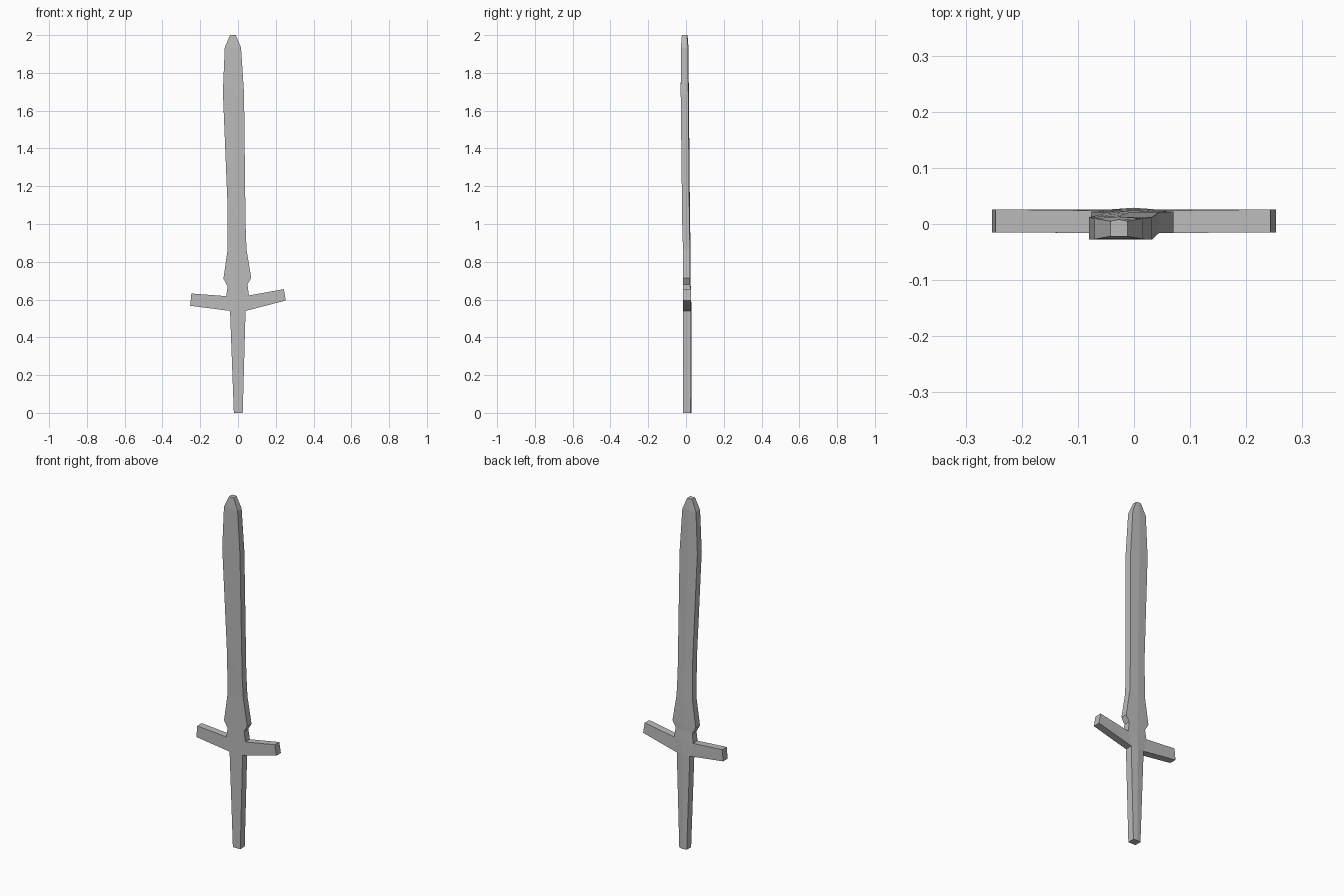
import bpy, bmesh

cube = bpy.data.objects.get("Cube")
if cube:
    bpy.data.objects.remove(cube, do_unlink=True)

# One plain metal grey
steel = bpy.data.materials.new("plain_grey")
steel.use_nodes = True
grey = (0.5, 0.5, 0.5, 1)
steel.diffuse_color = grey
steel.node_tree.nodes["Principled BSDF"].inputs["Base Color"].default_value = grey

# Cross-sections from pommel to tip: height left, height right, left x, right x, front y, back y
sections = [
    (0, 0, -.022, .025, -.015, .025),
    (.54, .54, -.042, .04, -.016, .026),
    (.618, .622, -.062, .058, -.016, .024),
    (.67, .68, -.055, .05, -.016, .022),
    (.71, .715, -.077, .07, -.016, .022),
    (.865, .865, -.055, .045, -.016, .021),
    (1.09, 1.0, -.055, .04, -.02, .018),
    (1.7, 1.69, -.08, .032, -.028, .012),
    (1.935, 1.935, -.07, .016, -.027, .01),
    (2, 2, -.042, -.012, -.022, .005),
]

bm = bmesh.new()
rows = []
for zl, zr, xl, xr, front, back in sections:
    ridge = ((xl + xr) / 2, back + .003, (zl + zr) / 2)
    rows.append([bm.verts.new(p) for p in (
        (xl, front, zl), (xr, front, zr), (xr, back, zr), ridge, (xl, back, zl))])

# Loft the handle and blade, keeping the two sides the crossguard grows from
sides = {}
for i, (low, high) in enumerate(zip(rows, rows[1:])):
    for j in range(5):
        k = (j + 1) % 5
        face = bm.faces.new((low[j], low[k], high[k], high[j]))
        if i == 1 and j in (1, 4):
            sides["left" if j == 1 else "right"] = face
bm.faces.new(rows[0][::-1])
bm.faces.new(rows[-1])

# Crossguard arms: extrude each side and place its outer end
arm_ends = {"left": ((.253, .595), (.243, .655)),
            "right": ((-.253, .567), (-.247, .632))}
for side, (bottom, top) in arm_ends.items():
    result = bmesh.ops.extrude_discrete_faces(bm, faces=[sides[side]])
    end = result["faces"][0]
    middle = end.calc_center_median()
    for v in end.verts:
        x, z = top if v.co.z > middle.z else bottom
        y = .026 if v.co.y > middle.y else -.015
        v.co = (x, y, z)

bmesh.ops.recalc_face_normals(bm, faces=bm.faces)
mesh = bpy.data.meshes.new("sword")
bm.to_mesh(mesh)
bm.free()
mesh.materials.append(steel)
sword = bpy.data.objects.new("sword", mesh)
bpy.context.collection.objects.link(sword)
